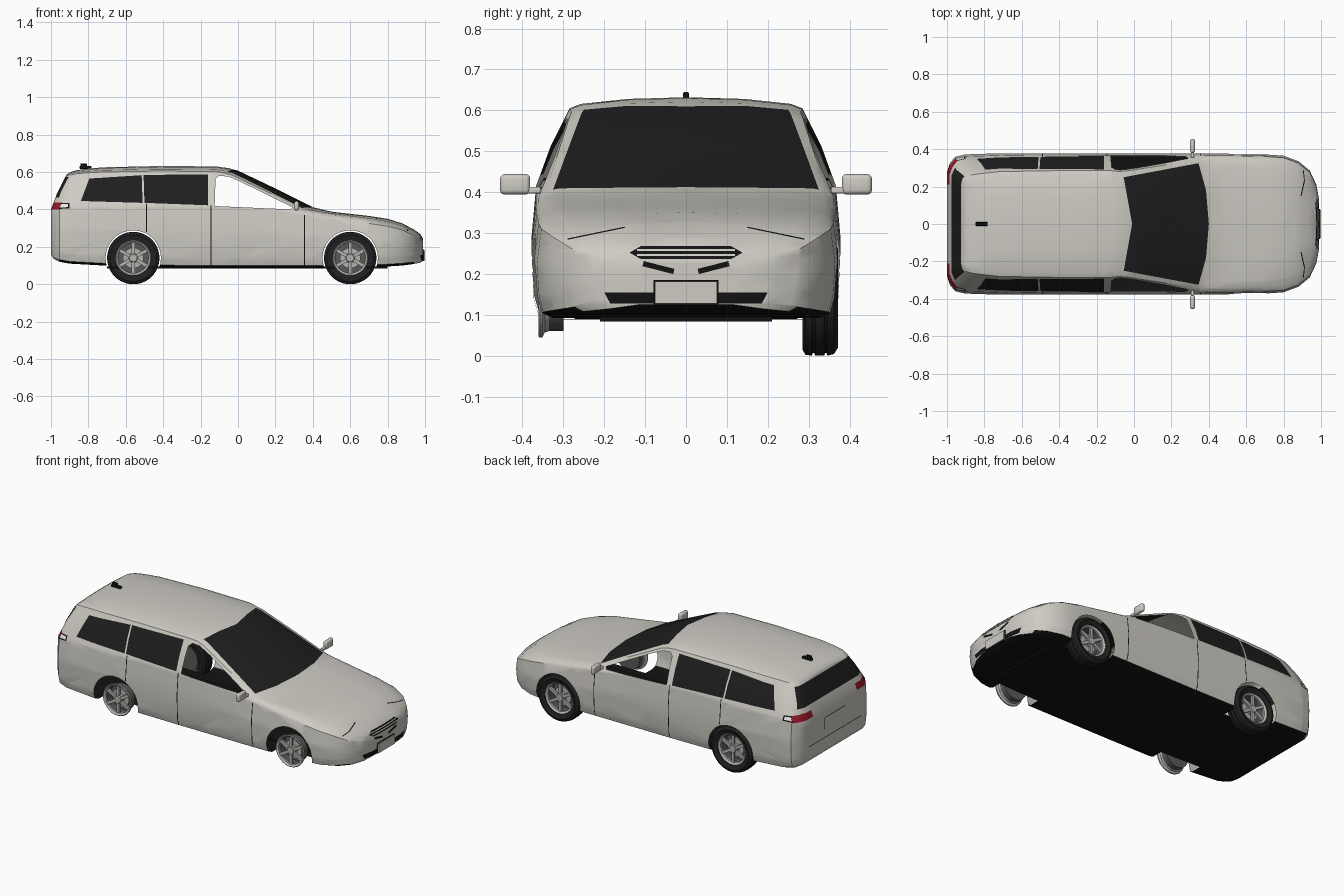
import bpy, bmesh, math
from mathutils import Vector, Matrix

cube = bpy.data.objects.get("Cube")
if cube:
    bpy.data.objects.remove(cube, do_unlink=True)


def material(name, rgb):
    m = bpy.data.materials.new(name)
    m.use_nodes = True
    m.diffuse_color = (*rgb, 1)
    m.node_tree.nodes["Principled BSDF"].inputs["Base Color"].default_value = (*rgb, 1)
    return m


PAINT = material("body_paint", (.62, .6, .55))
GLASS = material("dark_glass", (.013, .013, .013))
BLACK = material("black_trim", (.006, .006, .006))
RED = material("red_lamp", (.32, .01, .025))
WHITE = material("white_lamp", (.8, .8, .78))
TYRE = material("tyre_rubber", (.015, .015, .015))
ALLOY = material("wheel_alloy", (.45, .45, .43))
STEEL = material("dark_steel", (.1, .1, .1))


def finish(name, bm, mats, recalc=True):
    if recalc:
        bmesh.ops.recalc_face_normals(bm, faces=bm.faces)
    mesh = bpy.data.meshes.new(name)
    bm.to_mesh(mesh)
    bm.free()
    ob = bpy.data.objects.new(name, mesh)
    bpy.context.collection.objects.link(ob)
    for m in mats:
        mesh.materials.append(m)
    bpy.ops.object.select_all(action='DESELECT')
    ob.select_set(True)
    bpy.context.view_layer.objects.active = ob
    bpy.ops.object.shade_smooth_by_angle(angle=math.radians(32))
    return ob


def box(name, centre, size, mat, bevel=0):
    bm = bmesh.new()
    bmesh.ops.create_cube(bm, size=1, matrix=Matrix.Translation(centre) @ Matrix.Diagonal((*size, 1)))
    if bevel:
        bmesh.ops.bevel(bm, geom=bm.edges[:], offset=bevel, segments=3, profile=.5, affect='EDGES')
    return finish(name, bm, [mat])


def lathe(name, profile, x, side, mat):
    # Profile of (radius, y) turned about the axle
    bm = bmesh.new()
    vs = [bm.verts.new((x + r, y * side, AXLE)) for r, y in profile]
    es = [bm.edges.new(p) for p in zip(vs, vs[1:])]
    bmesh.ops.spin(bm, geom=vs + es, cent=(x, 0, AXLE), axis=(0, 1, 0), angle=math.tau, steps=48)
    bmesh.ops.remove_doubles(bm, verts=bm.verts, dist=.0004)
    return finish(name, bm, [mat])


# Body stations: x, half width, floor, belt height, rail half width, rail height, crown
STATIONS = [
    (-1, .28, .16, .4, .235, .565, .585), (-.985, .325, .135, .4, .25, .58, .6),
    (-.955, .36, .12, .41, .262, .59, .61), (-.9, .372, .11, .41, .27, .595, .618),
    (-.72, .378, .1, .415, .28, .6, .625), (-.42, .378, .09, .415, .285, .605, .632),
    (-.12, .378, .088, .415, .285, .602, .63), (-.05, .378, .088, .415, .28, .596, .621),
    (0, .378, .088, .415, .285, .583, .607), (.2, .378, .088, .405, .315, .49, .512),
    (.4, .378, .088, .375, .345, .395, .412), (.5, .377, .088, .35, .345, .372, .388),
    (.7, .372, .09, .325, .335, .345, .365), (.8, .365, .095, .31, .32, .325, .35),
    (.88, .335, .1, .29, .285, .305, .325), (.94, .285, .108, .26, .235, .275, .293),
    (.975, .21, .115, .235, .17, .25, .268), (.99, .13, .125, .21, .1, .225, .24)]
AXLE, ARCH = .14, .148
WHEELS = {"rear": -.56, "front": .6}


def section(x, w, floor, belt, wr, rail, top):
    rise = top - rail
    half = [(0, floor), (.72 * w, floor), (.88 * w, floor), (.955 * w, floor + .012),
            (.985 * w, floor + .05), (w, floor + .6 * (belt - floor)), (.97 * w, belt),
            (.52 * w + .475 * wr, (belt + rail) / 2), (wr, rail), (.9 * wr, rail + .4 * rise),
            (.5 * wr, rail + .85 * rise), (0, top)]
    points = []
    for y, z in half + [(-y, z) for y, z in half[-2:0:-1]]:
        # Lean the tailgate forward and bow the windscreen
        lean = .5 * max(0, z - .42) if x < -.85 else 0
        bow = .04 * (y / .33) ** 2 if -.1 < x < .45 and z > .3 else 0
        points.append((x + lean - bow, y, z))
    return points, len(half)


bm = bmesh.new()
rings = []
for s in STATIONS:
    pts, m = section(*s)
    rings.append([bm.verts.new(p) for p in pts])
n = len(rings[0])
for a, b in zip(rings, rings[1:]):
    for k in range(n):
        j = (k + 1) % n
        bm.faces.new((a[k], a[j], b[j], b[k]))
for r in (rings[0], rings[-1]):
    for k in range(m - 1):
        loop = (r[k], r[k + 1], r[n - k - 1], r[(n - k) % n])
        bm.faces.new(list(dict.fromkeys(loop)))
bmesh.ops.recalc_face_normals(bm, faces=bm.faces)
BODY_MATS = [PAINT, GLASS, BLACK, RED, WHITE]
for f in bm.faces:
    if f.normal.z < -.8 and f.calc_center_median().z < .2:
        f.material_index = BODY_MATS.index(BLACK)


def region(axes, poly, test):
    # Cut a convex outline, projected along one axis, into the chosen faces
    bm.normal_update()
    faces = [f for f in bm.faces if test(f.calc_center_median(), f.normal)]
    u, v = axes
    mid = [sum(p[i] for p in poly) / len(poly) for i in (0, 1)]
    for p, q in zip(poly, poly[1:] + poly[:1]):
        co, no = Vector(), Vector()
        co[u], co[v] = p
        no[u], no[v] = q[1] - p[1], p[0] - q[0]
        if no[u] * (mid[0] - p[0]) + no[v] * (mid[1] - p[1]) > 0:
            no.negate()
        no.normalize()
        geom = set(faces)
        for f in faces:
            geom.update(f.edges, f.verts)
        res = bmesh.ops.bisect_plane(bm, geom=list(geom), dist=1e-5, plane_co=co, plane_no=no)
        pool = {g for g in res["geom"] if isinstance(g, bmesh.types.BMFace)} | {f for f in faces if f.is_valid}
        faces = [f for f in pool if (f.calc_center_median() - co).dot(no) < 0]
    return faces


def paint(axes, poly, test, mat):
    for f in region(axes, poly, test):
        f.material_index = BODY_MATS.index(mat)


def stroke(p, q, width):
    d = Vector((q[0] - p[0], q[1] - p[1])).normalized() * width / 2
    return [(p[0] - d.y, p[1] + d.x), (q[0] - d.y, q[1] + d.x),
            (q[0] + d.y, q[1] - d.x), (p[0] + d.y, p[1] - d.x)]


XZ, XY, YZ = (0, 2), (0, 1), (1, 2)


def nose(c, no):
    return c.x > .6 and no.x > .04 and no.z > -.5


def tail(c, no):
    return c.x < -.8 and no.x < -.25


for side in (1, -1):
    def flank(c, no):
        return c.y * side > .2 and no.y * side > .3

    def upper(c, no):
        return c.y * side > 0 and no.z > .2 and -.3 < c.x < .6 and c.z > .3

    def sill(c, no):
        return c.y * side > .25 and c.z < .4

    # Open wheel arches
    for x in WHEELS.values():
        ring = [(x + ARCH * math.cos(i * math.tau / 36), AXLE + ARCH * math.sin(i * math.tau / 36))
                for i in range(36)]
        bmesh.ops.delete(bm, geom=region(XZ, ring, sill), context='FACES')
    # Open front window, glazed rear windows
    opening = [(-.125, .418), (-.12, .565), (-.1, .58), (-.05, .575), (.02, .545), (.29, .412), (.28, .4)]
    bmesh.ops.delete(bm, geom=region(XZ, opening, flank), context='FACES')
    paint(XZ, [(-.84, .445), (-.795, .565), (-.515, .583), (-.51, .435)], flank, GLASS)
    paint(XZ, [(-.5, .435), (-.505, .584), (-.16, .588), (-.16, .422)], flank, GLASS)
    # Windscreen half
    screen = [(-.01, 0), (-.055, .25), (.345, .325), (.385, .18), (.4, 0)]
    paint(XY, [(x, y * side) for x, y in screen], upper, GLASS)
    # Door seams
    for x, low, high in ((-.49, .28, .43), (-.145, .1, .42), (.355, .1, .37)):
        paint(XZ, stroke((x, low), (x, high), .005), flank, BLACK)
    # Tail lamp wrapping round the corner
    paint(XZ, [(-1, .4), (-1, .438), (-.9, .434), (-.9, .406)], flank, BLACK)
    paint(XZ, [(-.96, .41), (-.96, .43), (-.908, .428), (-.908, .412)], flank, WHITE)
    paint(YZ, [(y * side, z) for y, z in ((.21, .4), (.21, .436), (.35, .436), (.35, .4))], tail, RED)
    # Bonnet edge and lower grille chevron
    paint(YZ, stroke((.15 * side, .314), (.29 * side, .285), .003), nose, BLACK)
    paint(YZ, stroke((.03 * side, .206), (.105 * side, .225), .013), nose, BLACK)

# Tailgate glass and seam
paint(YZ, [(-.3, .465), (-.255, .572), (.255, .572), (.3, .465)], tail, GLASS)
paint(YZ, stroke((-.25, .23), (.25, .23), .004), tail, BLACK)
for p, q in (((-.1, .35), (.1, .35)), ((-.1, .28), (-.1, .35)), ((.1, .28), (.1, .35))):
    paint(YZ, stroke(p, q, .004), tail, BLACK)
# Grilles with pale bars
paint(YZ, [(-.138, .252), (-.11, .268), (.11, .268), (.138, .252), (.11, .236), (-.11, .236)], nose, BLACK)
for z in (.246, .258):
    paint(YZ, stroke((-.12, z), (.12, z), .005), nose, PAINT)
paint(YZ, [(-.2, .155), (-.185, .127), (.185, .127), (.2, .155)], nose, BLACK)
finish("car_body", bm, BODY_MATS, recalc=False)

# Number plate, underbody tray and roof aerial
box("plate_frame", (.99, 0, .154), (.008, .16, .062), BLACK)
box("number_plate", (.996, 0, .154), (.008, .152, .054), PAINT)
box("underbody_tray", (.05, 0, .09), (1.5, .42, .012), BLACK)
box("aerial_base", (-.815, 0, .624), (.065, .02, .014), BLACK, .004)
box("aerial_fin", (-.825, 0, .635), (.035, .014, .02), BLACK, .004)

for side, label in ((1, "left"), (-1, "right")):
    # Door mirrors
    box(label + "_mirror", (.313, .418 * side, .419), (.026, .074, .05), PAINT, .0115)
    box(label + "_mirror_stem", (.313, .375 * side, .405), (.018, .04, .016), PAINT, .004)
    for end, x in WHEELS.items():
        tag = f"{end}_{label}_"
        # Tyres are fitted on the left side only
        if side > 0:
            lathe(tag + "tyre", [(.094, .29), (.125, .285), (.138, .292), (.14, .308), (.134, .31),
                                 (.134, .314), (.14, .316), (.14, .338), (.134, .34), (.134, .344),
                                 (.14, .346), (.136, .362), (.12, .372), (.094, .362)], x, side, TYRE)
        lathe(tag + "rim", [(.08, .335), (.081, .352), (.092, .361), (.096, .357), (.095, .351),
                            (.083, .345), (.08, .335)], x, side, ALLOY)
        lathe(tag + "barrel", [(0, .3), (.08, .3), (.08, .345)], x, side, STEEL)
        lathe(tag + "brake_disc", [(0, .325), (.055, .325), (.055, .312)], x, side, ALLOY)
        lathe(tag + "hub", [(0, .357), (.02, .356), (.026, .348), (.026, .3)], x, side, ALLOY)
        bm = bmesh.new()
        for i in range(6):
            place = (Matrix.Translation((x, .347 * side, AXLE)) @ Matrix.Rotation(i * math.tau / 6, 4, 'Y')
                     @ Matrix.Translation((0, 0, .052)) @ Matrix.Diagonal((.018, .012, .06, 1)))
            bmesh.ops.create_cube(bm, size=1, matrix=place)
        finish(tag + "spokes", bm, [ALLOY])
